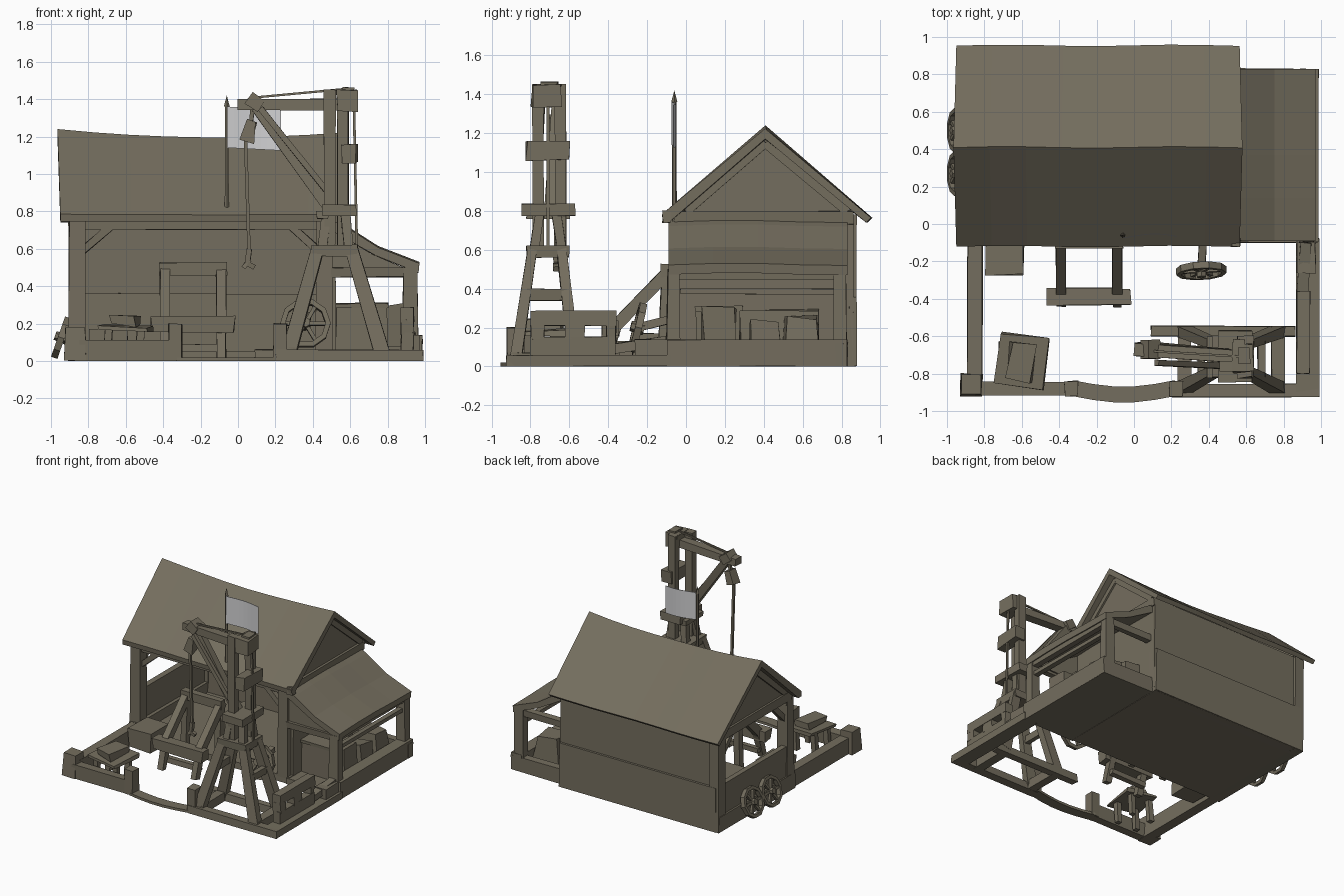
import bpy, bmesh, math, random
from mathutils import Vector, Matrix

if "Cube" in bpy.data.objects:
    bpy.data.objects.remove(bpy.data.objects["Cube"])
random.seed(4)

def material(name, rgb):
    m = bpy.data.materials.new(name)
    m.diffuse_color = (*rgb, 1)
    m.use_nodes = True
    m.node_tree.nodes["Principled BSDF"].inputs["Base Color"].default_value = m.diffuse_color
    return m
WOOD = material("weathered wood", (0.175, 0.155, 0.112))
CLOTH = material("pale cloth", (0.64, 0.64, 0.65))

def finish(name, bm, mat=WOOD):
    bmesh.ops.recalc_face_normals(bm, faces=bm.faces)
    me = bpy.data.meshes.new(name)
    bm.to_mesh(me); bm.free()
    me.materials.append(mat)
    ob = bpy.data.objects.new(name, me)
    bpy.context.collection.objects.link(ob)
    return ob

def cuboid(name, mat4, jit=0.0, taper=1.0):
    bm = bmesh.new()
    bmesh.ops.create_cube(bm, size=1)
    for v in bm.verts:
        if v.co.z > 0:
            v.co.x *= taper; v.co.y *= taper
        v.co = mat4 @ v.co
        v.co += Vector([random.uniform(-jit, jit) for _ in range(3)])
        v.co.z = max(v.co.z, 0)
    return finish(name, bm)

def box(name, x0, x1, y0, y1, z0, z1, jit=0.004, taper=1.0, rot=None):
    c = Matrix.Translation(((x0+x1)/2, (y0+y1)/2, (z0+z1)/2))
    s = Matrix.Diagonal((x1-x0, y1-y0, z1-z0, 1))
    return cuboid(name, c @ (rot or Matrix()) @ s, jit, taper)

def beam(name, a, b, w, d=None, jit=0.003, taper=1.0):
    a, b = Vector(a), Vector(b)
    z = (b-a).normalized()
    x = Vector((1, 0, 0)) if abs(z.x) < 0.75 else Vector((0, 1, 0))
    x = (x - z*x.dot(z)).normalized()
    r = Matrix((x, z.cross(x), z)).transposed().to_4x4()
    return cuboid(name, Matrix.Translation((a+b)/2) @ r @ Matrix.Diagonal((w, d or w, (b-a).length, 1)), jit, taper)

def extrude(name, prof, stations, place):
    """Sweep a closed profile along stations; place(p, q, t) gives the point."""
    bm = bmesh.new()
    rings = [[bm.verts.new(place(p, q, t)) for p, q in prof] for t in stations]
    n = len(prof)
    for r, s in zip(rings, rings[1:]):
        for i in range(n):
            bm.faces.new((r[i], r[(i+1) % n], s[(i+1) % n], s[i]))
    bm.faces.new(rings[0]); bm.faces.new(rings[-1])
    return finish(name, bm)

def wheel(name, centre, axis, r):
    q = Vector(axis).to_track_quat('Z', 'Y').to_matrix().to_4x4()
    place = Matrix.Translation(centre) @ q
    bm = bmesh.new()
    n = 10
    ring = []
    for i in range(n):
        a = 2*math.pi*i/n
        ring.append([bm.verts.new((math.cos(a)*rr, math.sin(a)*rr, z))
                     for rr, z in ((r, -.018), (r, .018), (r*.8, .018), (r*.8, -.018))])
    for i in range(n):
        for k in range(4):
            bm.faces.new((ring[i][k], ring[i][(k+1) % 4], ring[(i+1) % n][(k+1) % 4], ring[(i+1) % n][k]))
    bmesh.ops.create_cone(bm, cap_ends=True, segments=6, radius1=r*.24, radius2=r*.2, depth=.07)
    for i in range(3):
        bmesh.ops.create_cube(bm, size=1, matrix=Matrix.Rotation(math.pi*i/3, 4, 'Z') @ Matrix.Diagonal((r*1.7, .02, .02, 1)))
    bm.transform(place)
    finish(name, bm)

# --- floor slab and sills
box("floor_slab", -.9, .52, -.09, .87, 0, .05)
box("lean_to_floor", .5, .98, -.1, .82, 0, .05)
box("right_sill", .89, .985, -.1, .83, 0, .14)
box("lean_to_back_sill", .5, .985, .77, .83, 0, .12)
box("left_sill", -.905, -.82, -.1, .87, 0, .13)

# --- main shed walls and frame
box("back_wall", -.89, .52, .81, .86, .03, .79)
box("back_wall_skirt", -.88, .52, .79, .875, .0, .36)
box("right_wall", .47, .52, -.04, .84, .03, .78)
box("left_half_wall", -.895, -.85, .0, .84, .03, .37)
for x in (-.86, .46):
    box("front_post", x-.045, x+.045, -.09, 0, .03, .76, taper=.92)
box("back_post", -.905, -.82, .79, .875, .0, .78)
box("front_top_beam", -.9, .52, -.07, 0, .70, .77)
for x, s in ((-.83, 1), (.43, -1)):
    beam("front_brace", (x, -.04, .59), (x+s*.16, -.04, .73), .04)
for y, s in ((-.02, 1), (.8, -1)):
    beam("side_brace", (-.86, y, .58), (-.86, y+s*.16, .74), .04)
for x in (-.87, .495):
    box("tie_beam", x-.035, x+.035, -.06, .86, .73, .80)
    extrude("gable_wall", [(-.03, .77), (.86, .77), (.41, 1.17)], (x-.02, x+.02), lambda p, q, t: (t, p, q))
    beam("gable_rafter_front", (x, .0, .80), (x, .41, 1.15), .07, .05)
    beam("gable_rafter_back", (x, .83, .80), (x, .41, 1.15), .07, .05)

# --- sagging gable roof
def roof_point(p, q, t):
    u = (t + .19)/.76
    sag = -.035*(1-u*u) - .008*(u+1)
    return (t + (.015 if q > 1 else 0)*u, p + .004*math.sin(7*t), q + sag*max(0, (q-.75)/.48))
extrude("main_roof", [(-.12, .785), (.41, 1.24), (.955, .765), (.93, .74), (.41, 1.185), (-.08, .745), (-.115, .745)],
        [-.95 + 1.515*i/8 for i in range(9)], roof_point)
box("roof_edge_board", .525, .57, -.12, -.08, .74, .80)

# --- lean-to on the right
extrude("lean_to_roof", [(.5, .76), (.57, .725), (.75, .61), (.97, .525), (.965, .475), (.74, .565), (.5, .7)],
        [-.09 + .92*i/4 for i in range(5)], lambda p, q, t: (p, t, q + .006*math.sin(6*t)))
extrude("lean_to_front_panel", [(.5, .7), (.72, .57), (.93, .48), (.5, .46)], (-.07, -.03), lambda p, q, t: (p, t, q))
for y in (-.065, .79):
    box("lean_to_post", .88, .965, y-.035, y+.035, .1, .5, taper=.85)
    box("lean_to_cross_beam", .5, .95, y-.025, y+.025, .45, .50)
box("lean_to_side_beam", .9, .95, -.06, .81, .45, .51)
box("lean_to_rail", .9, .94, -.03, .8, .37, .40)

# --- crates and sacks under the lean-to
box("large_crate", .53, .79, .06, .28, .05, .29, .01)
box("crate_lid", .52, .8, .05, .29, .285, .31, .006)
box("small_crate", .8, .88, .09, .25, .08, .30, .012)
box("low_sack", .7, .88, .32, .48, .05, .23, .02, .8)
box("rear_sack", .66, .88, .5, .68, .05, .25, .015, .85)
box("wall_bench", .52, .66, .1, .68, .05, .29, .008)

# --- yard border beams
box("left_border", -.89, -.81, -.88, -.08, 0, .13)
box("left_corner_post", -.93, -.81, -.92, -.8, 0, .18, taper=.88)
box("front_left_border", -.85, -.33, -.915, -.845, 0, .11)
box("gate_post_left", -.37, -.3, -.92, -.84, 0, .2)
box("gate_post_right", .19, .26, -.92, -.84, 0, .2)
extrude("gate_threshold", [(-.04, 0), (.045, 0), (.045, .02), (-.04, .02)],
        [-.33 + .55*i/5 for i in range(6)],
        lambda p, q, t: (t, p - .88 - .035*math.sin(math.pi*(t+.33)/.55), q))
box("front_right_border", .2, .99, -.925, -.855, 0, .06)
box("right_border", .87, .99, -.92, -.08, 0, .06)
box("right_border_step", .87, .97, -.26, -.09, .05, .14)
# right fence with openings
box("fence_lower_rail", .87, .94, -.8, -.36, .05, .15)
box("fence_top_rail", .87, .94, -.8, -.36, .21, .285)
for y0, y1 in ((-.8, -.73), (-.62, -.52), (-.41, -.36)):
    box("fence_block", .872, .938, y0, y1, .14, .22)
beam("fence_side_board", (.9, -.38, .09), (.92, -.1, .13), .06, .05)

# --- crane tower
box("tower_back_sill", .09, .86, -.6, -.545, 0, .06)
for x in (.27, .77):
    box("tower_side_sill", x-.035, x+.035, -.9, -.55, 0, .07)
    for y in (-.875, -.575):
        beam("tower_leg", (x, y, .04), (.515 + (x-.52)*.36, -.715 + (y+.725)*.5, .6), .08, .06, taper=.85)
for x in (.36, .68):
    box("tower_cross_bar", x-.02, x+.02, -.82, -.61, .34, .40)
box("tower_cap", .39, .64, -.82, -.6, .56, .62)
for x in (.45, .59):
    for y in (-.78, -.64):
        beam("tower_upper_strut", (x, y, .61), (.525+(x-.52)*.7, -.71+(y+.71)*.6, .79), .05)
box("tower_platform", .45, .63, -.845, -.57, .775, .835)
box("tower_platform_lip", .42, .48, -.82, -.6, .76, .80)

# --- crane mast, boom and tackle
for x, y in ((.49, -.76), (.56, -.645)):
    box("mast_post", x-.03, x+.03, y-.03, y+.03, .6, 1.45)
box("mast_mid_block", .55, .635, -.82, -.6, 1.06, 1.155, .008)
box("mast_head_block", .53, .64, -.79, -.64, 1.34, 1.45, .01)
box("mast_head_cap", .56, .62, -.75, -.66, 1.43, 1.465)
beam("boom", (0, -.67, 1.37), (.63, -.715, 1.37), .07, .06)
beam("boom_brace", (.08, -.66, 1.38), (.5, -.70, .80), .06, .055)
beam("boom_brace_side", (.12, -.74, 1.35), (.5, -.76, .88), .03)
box("boom_tip_block", .05, .13, -.72, -.62, 1.35, 1.42, rot=Matrix.Rotation(.6, 4, 'Y'))
box("pulley_block", .025, .1, -.71, -.63, 1.18, 1.29, .012, .7, Matrix.Rotation(.3, 4, 'Y'))
beam("pulley_strap", (.07, -.67, 1.27), (.08, -.67, 1.37), .02)
beam("hoist_rope", (.04, -.67, 1.2), (.06, -.67, .56), .018, jit=0)
for a, b in (((.06, -.67, .6), (.05, -.67, .52)), ((.05, -.67, .52), (.09, -.67, .5)), ((.03, -.67, .5), (.06, -.67, .54))):
    beam("hook", a, b, .025)
beam("top_rope", (.1, -.68, 1.41), (.58, -.71, 1.455), .012, jit=0)
beam("winch_rope", (.62, -.71, 1.36), (.635, -.71, .62), .014, jit=0)

# --- sloping saw frame in the yard
for x in (-.39, -.09):
    beam("saw_frame_rail", (x, -.4, .17), (x, -.08, .5), .055, .06)
    beam("saw_frame_leg", (x, -.36, .2), (x, -.42, 0), .05)
    beam("saw_frame_prop", (x, -.1, .5), (x, -.12, .02), .05)
box("saw_frame_top", -.42, -.06, -.13, -.08, .46, .525)
box("saw_frame_beam", -.46, -.02, -.43, -.34, .15, .235, .01)
box("saw_frame_low_bar", -.4, -.08, -.38, -.34, .05, .09)

# --- bench, table and loose timber
box("step_block", -.79, -.59, -.27, -.04, .02, .17, .008)
tilt = Matrix.Rotation(-.12, 4, 'Z') @ Matrix.Rotation(.05, 4, 'Y')
box("table_top", -.73, -.47, -.87, -.6, .16, .19, .01, rot=tilt)
box("table_plank", -.67, -.54, -.84, -.63, .19, .235, .012, rot=tilt)
for x in (-.69, -.52):
    for y in (-.81, -.65):
        beam("table_leg", (x, y, .17), (x*1.02, y, 0), .04)

# --- wheels
wheel("yard_wheel", (.36, -.25, .2), (.05, -1, .25), .135)
beam("yard_wheel_prop", (.36, -.25, .2), (.37, -.08, .24), .04)
wheel("left_wheel_front", (-.945, .27, .125), (-1, 0, .35), .12)
wheel("left_wheel_back", (-.945, .5, .125), (-1, 0, .35), .12)

# --- flag
bm = bmesh.new()
bmesh.ops.create_cone(bm, cap_ends=True, segments=6, radius1=.013, radius2=.01, depth=.58,
                      matrix=Matrix.Translation((-.06, -.06, 1.08)))
bmesh.ops.create_cone(bm, cap_ends=True, segments=4, radius1=.016, radius2=0, depth=.06,
                      matrix=Matrix.Translation((-.06, -.06, 1.39)))
finish("flag_pole", bm)
flag = extrude("flag", [(-.002, 1.14), (.002, 1.14), (.002, 1.36), (-.002, 1.36)],
               [-.055 + .285*i/8 for i in range(9)],
               lambda p, q, t: (t, p - .065 + .012*math.sin(14*t), q - .015*(t+.055)/.285))
flag.data.materials[0] = CLOTH
